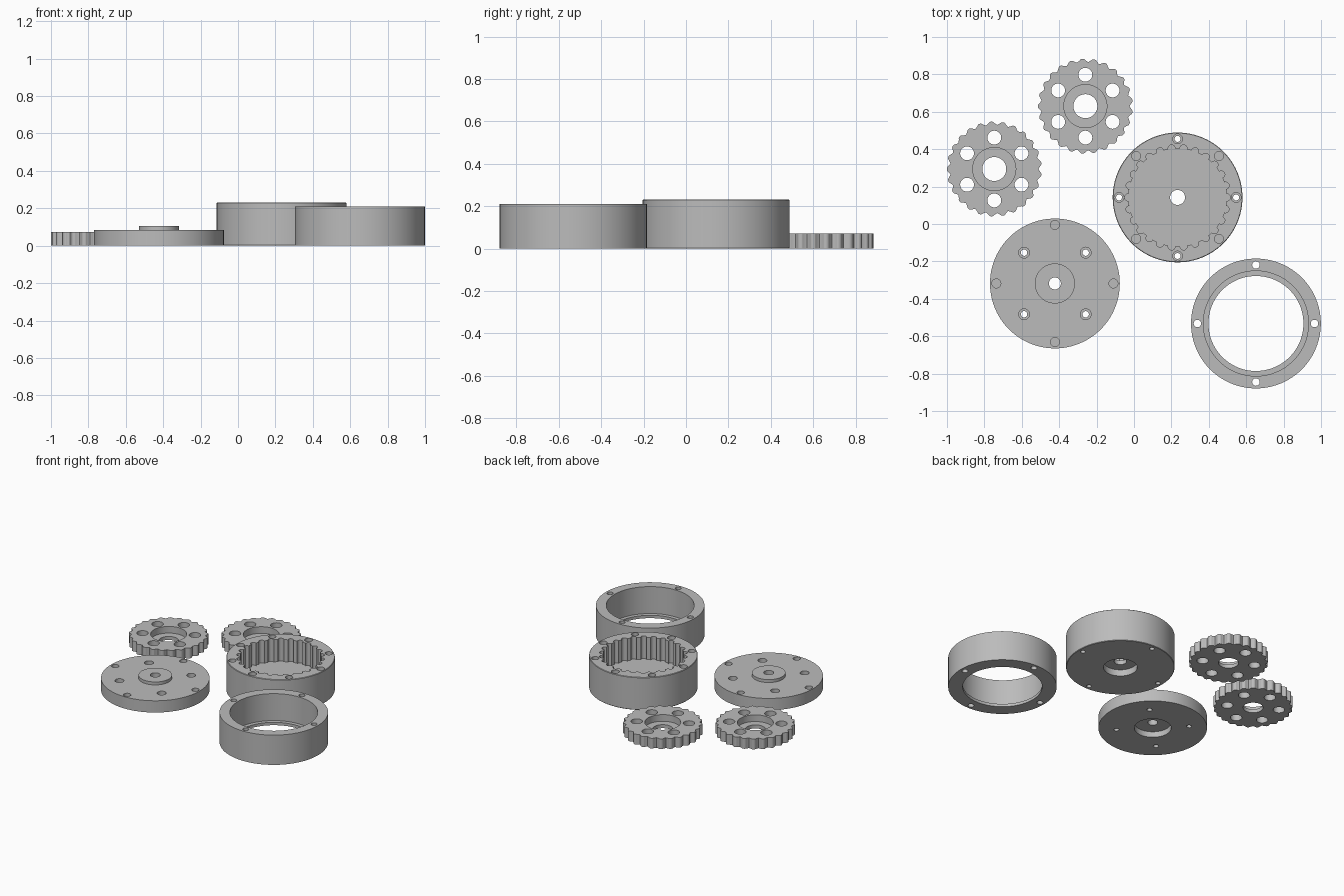
import bpy, bmesh
from math import sin, cos, atan2, pi, radians
from mathutils import Vector

if "Cube" in bpy.data.objects:
    bpy.data.objects.remove(bpy.data.objects["Cube"])

grey = bpy.data.materials.new("plain grey")
grey.use_nodes = True
grey.diffuse_color = (0.5, 0.5, 0.5, 1)
grey.node_tree.nodes["Principled BSDF"].inputs["Base Color"].default_value = (0.5, 0.5, 0.5, 1)

OUTER = 0.347       # radius of every round housing part
BOLT = 0.313        # bolt circle radius
AXES = [0, 90, 180, 270]
DIAGONALS = [45, 135, 225, 315]


def lathe(bm, profile, centre=(0, 0), seg=96, closed=False):
    """Spin an (r, z) profile about a vertical axis through centre."""
    c = Vector((*centre, 0))
    verts = [bm.verts.new(c + Vector((r, 0, z))) for r, z in profile]
    pairs = list(zip(verts, verts[1:]))
    if closed:
        pairs.append((verts[-1], verts[0]))
    edges = [bm.edges.new(p) for p in pairs]
    bmesh.ops.spin(bm, geom=verts + edges, cent=c, axis=(0, 0, 1),
                   angle=2 * pi, steps=seg, use_merge=False)


def hole(bm, steps, centre=(0, 0), seg=32):
    """Stepped round cutter from (radius, bottom, top) steps, low to high."""
    profile = [(0, steps[0][1])]
    for r, low, high in steps:
        profile += [(r, low), (r, high)]
    lathe(bm, profile + [(0, steps[-1][2])], centre, seg)


def holes(bm, steps, radius, angles, seg=24):
    for a in angles:
        hole(bm, steps, (radius * cos(radians(a)), radius * sin(radians(a))), seg)


def make(name, bm, place=(0, 0)):
    bmesh.ops.remove_doubles(bm, verts=bm.verts, dist=1e-5)
    bmesh.ops.recalc_face_normals(bm, faces=bm.faces)
    mesh = bpy.data.meshes.new(name)
    bm.to_mesh(mesh)
    bm.free()
    mesh.materials.append(grey)
    obj = bpy.data.objects.new(name, mesh)
    obj.location = (*place, 0)
    bpy.context.collection.objects.link(obj)
    return obj


def cut(obj, bm):
    cutter = make("cutter", bm, obj.location[:2])
    cutter.hide_render = True
    bpy.ops.object.select_all(action='DESELECT')
    obj.select_set(True)
    bpy.context.view_layer.objects.active = obj
    mod = obj.modifiers.new("holes", 'BOOLEAN')
    mod.operation, mod.solver, mod.object = 'DIFFERENCE', 'EXACT', cutter
    bpy.ops.object.modifier_apply(modifier=mod.name)
    bpy.data.objects.remove(cutter)
    bpy.ops.object.shade_smooth_by_angle(angle=radians(30))


# Pin housing: deep cup with bearing seat below and pin slots around the wall
PINS, PIN_CIRCLE, PIN_R = 26, 0.264, 0.019
FLOOR, RIM, EDGE = 0.075, 0.231, 0.003
bm = bmesh.new()
lathe(bm, [(0.04, 0.045), (0.108, 0.045), (0.108, 0), (OUTER - EDGE, 0), (OUTER, EDGE),
           (OUTER, RIM - EDGE), (OUTER - EDGE, RIM), (0.262, RIM), (0.262, FLOOR),
           (0.04, FLOOR)], closed=True)
housing = make("pin_housing", bm, (0.233, 0.142))
bm = bmesh.new()
holes(bm, [(PIN_R, FLOOR - 0.004, 0.3)], PIN_CIRCLE, [i * 360 / PINS for i in range(PINS)], 20)
holes(bm, [(0.016, -0.1, 0.19), (0.026, 0.19, 0.3)], BOLT, AXES)
holes(bm, [(0.024, 0.15, 0.3)], BOLT, DIAGONALS)
cut(housing, bm)

# Spacer ring: plain wall with a thin inner lip at the base
bm = bmesh.new()
lathe(bm, [(0.254, 0), (OUTER, 0), (OUTER, 0.21), (0.281, 0.21), (0.281, 0.02),
           (0.254, 0.02)], closed=True)
ring = make("spacer_ring", bm, (0.652, -0.532))
bm = bmesh.new()
holes(bm, [(0.02, -0.1, 0.3)], BOLT, AXES)
cut(ring, bm)

# Output flange: flat disc with raised hub and bearing seat below
bm = bmesh.new()
lathe(bm, [(0.032, 0.04), (0.118, 0.04), (0.118, 0), (OUTER, 0), (OUTER, 0.083),
           (0.107, 0.083), (0.107, 0.104), (0.032, 0.104)], closed=True)
flange = make("output_flange", bm, (-0.423, -0.318))
bm = bmesh.new()
holes(bm, [(0.017, -0.1, 0.05), (0.029, 0.05, 0.2)], 0.233, DIAGONALS)
holes(bm, [(0.024, 0.03, 0.2)], BOLT, AXES)
cut(flange, bm)


# Cycloidal discs: lobed outline, stepped bearing bore and six drive holes
def lobe_point(t, e=0.009):
    n = PINS - 1
    psi = atan2(sin(n * t), PIN_CIRCLE / (e * PINS) - cos(n * t))
    return (PIN_CIRCLE * cos(t) - PIN_R * cos(t - psi) - e * cos(PINS * t),
            PIN_CIRCLE * sin(t) - PIN_R * sin(t - psi) - e * sin(PINS * t), 0)


def cycloid_disc(name, place, height=0.072):
    bm = bmesh.new()
    count = (PINS - 1) * 14
    base = bm.faces.new([bm.verts.new(lobe_point(2 * pi * i / count)) for i in range(count)])
    out = bmesh.ops.extrude_face_region(bm, geom=[base], use_keep_orig=True)
    top = [v for v in out["geom"] if isinstance(v, bmesh.types.BMVert)]
    bmesh.ops.translate(bm, verts=top, vec=(0, 0, height))
    disc = make(name, bm, place)
    bm = bmesh.new()
    hole(bm, [(0.064, -0.1, 0.025), (0.115, 0.025, 0.2)], seg=64)
    holes(bm, [(0.037, -0.1, 0.2)], 0.168, range(30, 390, 60), 32)
    cut(disc, bm)


cycloid_disc("cycloid_disc_rear", (-0.26, 0.63))
cycloid_disc("cycloid_disc_side", (-0.747, 0.294))
